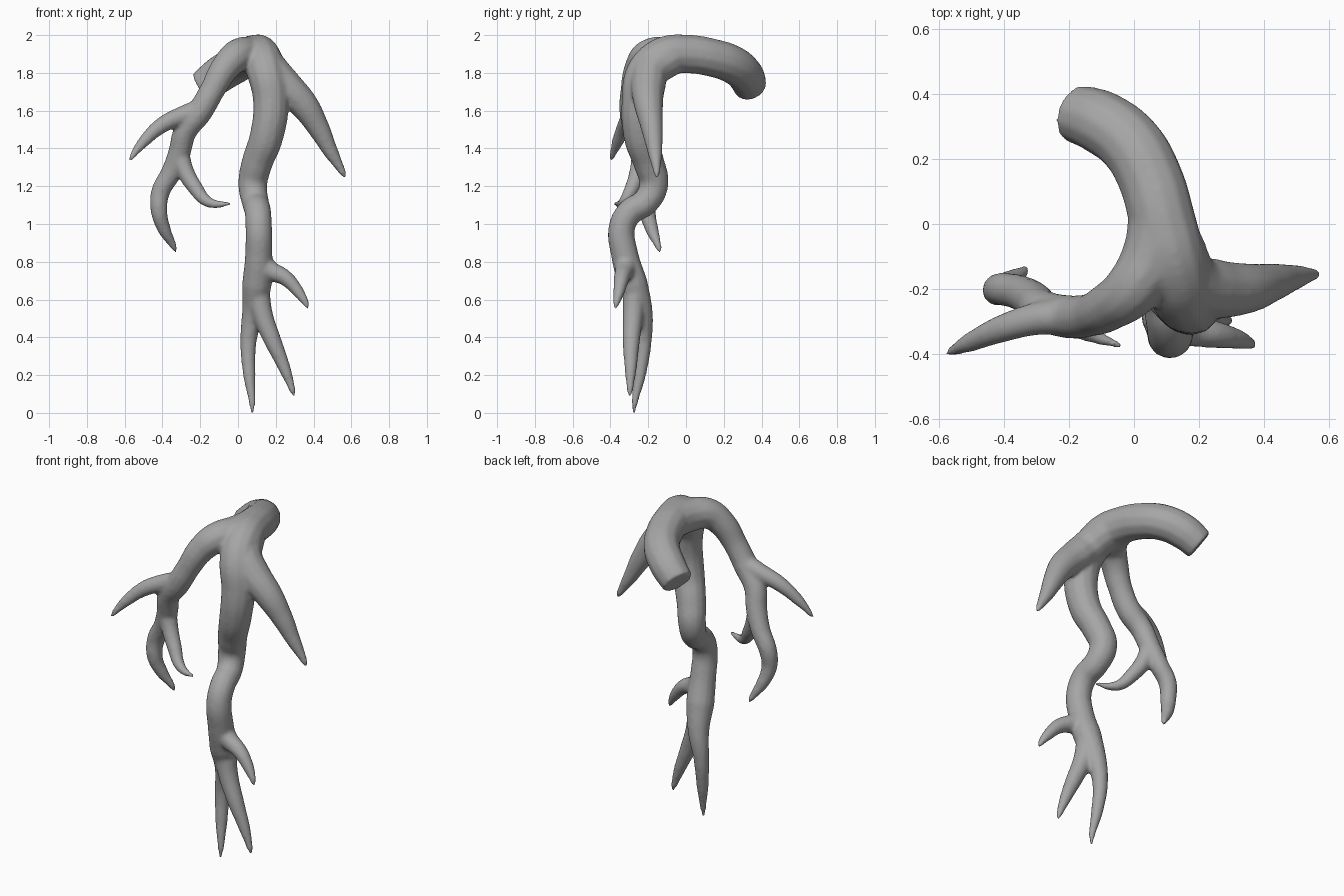
import bpy, bmesh

# Each root: points of (x, y, z, radius)
trunk = [(-.185, .342, 1.725, .09), (-.10, .312, 1.79, .1), (-.01, .245, 1.845, .102),
         (.05, .14, 1.88, .102), (.09, 0, 1.9, .104), (.12, -.12, 1.885, .107),
         (.15, -.215, 1.80, .103), (.175, -.245, 1.65, .096), (.15, -.24, 1.46, .09),
         (.1, -.195, 1.32, .083), (.078, -.17, 1.21, .078), (.092, -.215, 1.115, .072),
         (.105, -.295, 1.065, .071), (.11, -.34, .98, .071), (.11, -.325, .84, .073),
         (.1, -.28, .68, .08), (.08, -.235, .53, .06), (.055, -.225, .38, .044),
         (.06, -.245, .2, .034), (.075, -.272, .05, .018), (.076, -.276, -.004, .008)]
lower_fork = [(.1, -.27, .68, .066), (.13, -.28, .52, .056), (.185, -.29, .38, .047),
              (.245, -.293, .24, .034), (.288, -.297, .12, .018), (.297, -.298, .085, .008)]
lower_twig = [(.1, -.31, .82, .06), (.17, -.325, .755, .053), (.25, -.34, .715, .043),
              (.32, -.355, .64, .032), (.362, -.37, .575, .018), (.372, -.374, .55, .008)]
right_root = [(.12, -.08, 1.885, .1), (.17, -.18, 1.815, .1), (.245, -.2, 1.735, .094),
              (.345, -.198, 1.635, .079), (.425, -.18, 1.51, .06), (.49, -.165, 1.385, .041),
              (.555, -.155, 1.27, .019), (.568, -.155, 1.243, .008)]
left_root = [(.085, .03, 1.9, .1), (.055, -.1, 1.9, .095), (-.005, -.2, 1.89, .088),
             (-.07, -.25, 1.825, .077),
             (-.135, -.28, 1.71, .067), (-.205, -.285, 1.59, .068), (-.28, -.265, 1.49, .063),
             (-.31, -.235, 1.38, .06), (-.355, -.21, 1.27, .055), (-.41, -.2, 1.17, .051),
             (-.418, -.205, 1.07, .045), (-.39, -.18, .97, .036), (-.338, -.145, .875, .018),
             (-.327, -.138, .847, .008)]
left_twig = [(-.19, -.285, 1.61, .058), (-.29, -.29, 1.575, .052), (-.4, -.32, 1.525, .044),
             (-.5, -.362, 1.435, .032), (-.562, -.392, 1.355, .016), (-.575, -.399, 1.333, .008)]
left_hook = [(-.31, -.235, 1.37, .052), (-.275, -.255, 1.27, .047), (-.225, -.285, 1.19, .041),
             (-.175, -.32, 1.128, .033), (-.12, -.345, 1.105, .024), (-.055, -.37, 1.107, .013),
             (-.034, -.376, 1.108, .007)]

# All roots as tapering bevelled splines
curve = bpy.data.curves.new("root", 'CURVE')
curve.dimensions = '3D'
curve.bevel_depth = 1.0
curve.bevel_resolution = 4
curve.resolution_u = 6
curve.use_fill_caps = True
for path in (trunk, lower_fork, lower_twig, right_root, left_root, left_twig, left_hook):
    s = curve.splines.new('BEZIER')
    s.bezier_points.add(len(path) - 1)
    for p, (x, y, z, r) in zip(s.bezier_points, path):
        p.co = (x, y, z)
        p.radius = r
        p.handle_left_type = p.handle_right_type = 'AUTO'
root = bpy.data.objects.new("root", curve)
bpy.context.collection.objects.link(root)
bpy.context.view_layer.objects.active = root
root.select_set(True)
bpy.ops.object.convert(target='MESH')
root = bpy.context.object
root.name = "root"

# Close the caps
bm = bmesh.new()
bm.from_mesh(root.data)
bmesh.ops.remove_doubles(bm, verts=bm.verts, dist=.0005)
bmesh.ops.recalc_face_normals(bm, faces=bm.faces)
bm.to_mesh(root.data)
bm.free()

# Fuse the roots and soften the joints
rm = root.modifiers.new("fuse", 'REMESH')
rm.mode = 'VOXEL'
rm.voxel_size = .01
sm = root.modifiers.new("soften", 'SMOOTH')
sm.factor = .5
sm.iterations = 10
for m in ("fuse", "soften"):
    bpy.ops.object.modifier_apply(modifier=m)
bpy.ops.object.shade_smooth_by_angle(angle=.9)

# Dark grey surface
mat = bpy.data.materials.new("dark_grey")
mat.diffuse_color = (.38, .38, .38, 1)
root.data.materials.clear()
root.data.materials.append(mat)
